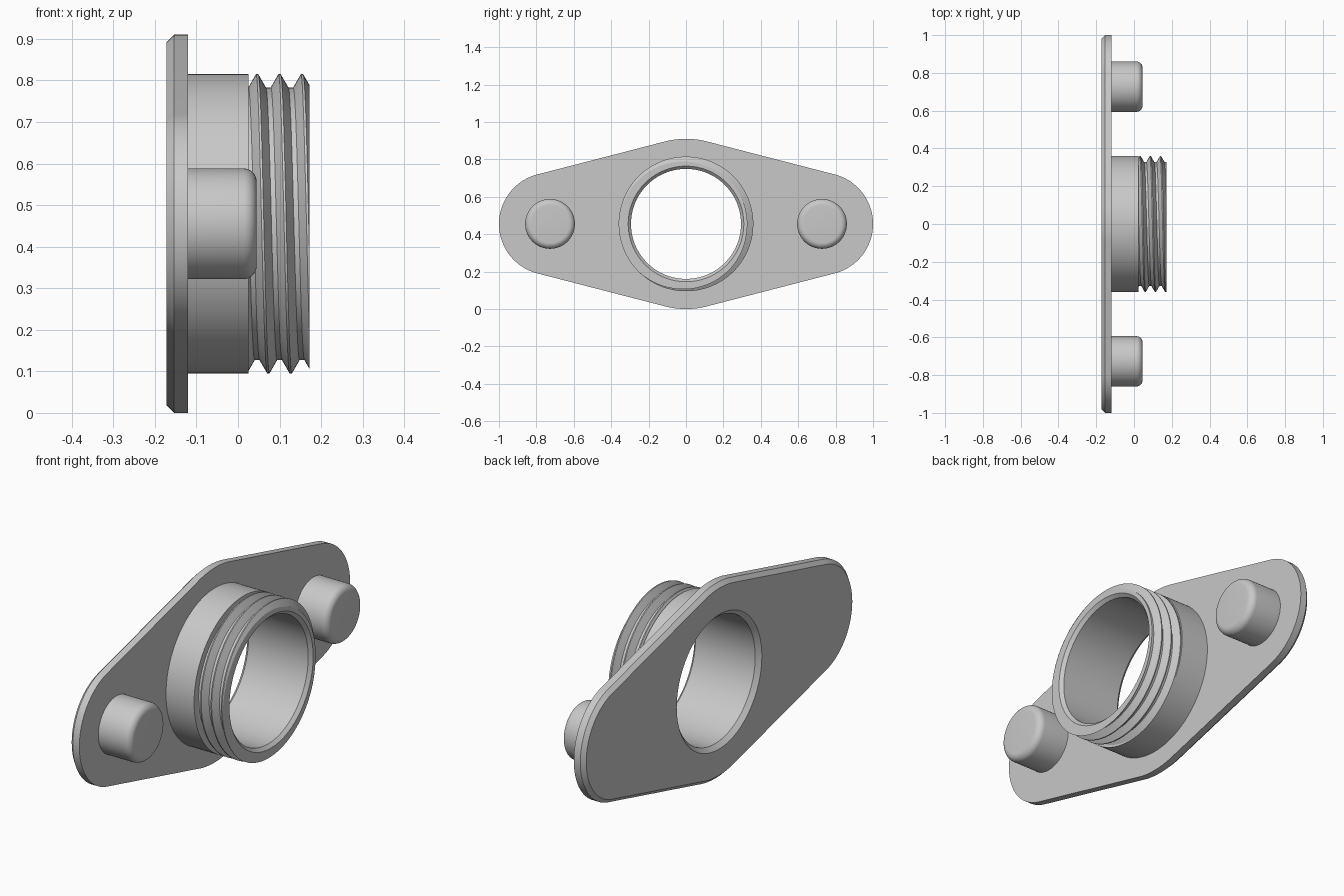
import bpy, bmesh, math

cube = bpy.data.objects.get("Cube")
if cube:
    bpy.data.objects.remove(cube)

STEPS = 144
AXIS_Z = 0.455
ANGLES = [math.tau * i / STEPS for i in range(STEPS + 1)]

metal = bpy.data.materials.new("light grey")
metal.use_nodes = True
GREY = (0.58, 0.58, 0.58, 1)
metal.diffuse_color = GREY
metal.node_tree.nodes["Principled BSDF"].inputs["Base Color"].default_value = GREY


def point(x, r, a, y=0.0):
    """Point at radius r around the horizontal axis, a measured from up toward -y."""
    return (x, y - r * math.sin(a), AXIS_Z + r * math.cos(a))


def circle(x, r, y=0.0):
    return [point(x, r, a, y) for a in ANGLES]


def loft(name, rings, cap=False):
    bm = bmesh.new()
    rows = [[bm.verts.new(p) for p in ring] for ring in rings]
    for a, b in zip(rows, rows[1:]):
        for i in range(STEPS):
            bm.faces.new((a[i], a[i + 1], b[i + 1], b[i]))
    if cap:
        bm.faces.new(rows[-1][:-1])
    bmesh.ops.remove_doubles(bm, verts=bm.verts[:], dist=1e-5)
    mesh = bpy.data.meshes.new(name)
    bm.to_mesh(mesh)
    bm.free()
    mesh.materials.append(metal)
    obj = bpy.data.objects.new(name, mesh)
    bpy.context.collection.objects.link(obj)
    bpy.ops.object.select_all(action='DESELECT')
    obj.select_set(True)
    bpy.context.view_layer.objects.active = obj
    bpy.ops.object.shade_smooth_by_angle(angle=math.radians(25))
    return obj


# Shared dimensions
BACK, FACE, SHOULDER, TIP = -0.172, -0.12, 0.025, 0.172
BORE, COLLAR, ROOT = 0.294, 0.36, 0.328
MID_R, END_R, END_Y = 0.455, 0.273, 0.727
BORE_BACK = BACK + 0.02


# Flange plate: rounded diamond around one large and two small circles
def outline(x, inset=0.0):
    ring = []
    for a in ANGLES:
        if abs(math.sin(a)) < (MID_R - END_R) / END_Y:
            ring.append(point(x, MID_R - inset, a))
        else:
            ring.append(point(x, END_R - inset, a, -math.copysign(END_Y, math.sin(a))))
    return ring


loft("flange_plate", [
    circle(BORE_BACK, BORE), circle(BACK, BORE + 0.02),
    outline(BACK, 0.018), outline(BACK + 0.018), outline(FACE),
    circle(FACE, COLLAR)])

# Threaded neck: collar, helical ridge, chamfered mouth and bore
PITCH, CREST_X = 0.054, 0.046
CREST_HALF, ROOT_HALF = 0.05, 0.39


def thread_radius(x, a):
    t = (x - CREST_X) / PITCH - a / math.tau
    d = abs(t - round(t))
    f = (d - CREST_HALF) / (ROOT_HALF - CREST_HALF)
    return COLLAR + (ROOT - COLLAR) * min(max(f, 0), 1)


def thread_ring(turn, offset):
    ring = []
    for a in ANGLES:
        x = CREST_X + PITCH * (turn + offset + a / math.tau)
        x = min(max(x, SHOULDER), TIP)
        ring.append(point(x, thread_radius(x, a), a))
    return ring


thread = [thread_ring(turn, offset) for turn in range(-2, 4)
          for offset in (-ROOT_HALF, -CREST_HALF, CREST_HALF, ROOT_HALF)]
loft("threaded_neck",
     [circle(FACE, COLLAR), circle(SHOULDER, COLLAR)] + thread +
     [circle(TIP, BORE + 0.015), circle(TIP - 0.015, BORE), circle(BORE_BACK, BORE)])

# Locating pegs with rounded tips
PEG_R, PEG_TIP, FILLET = 0.133, 0.045, 0.032
for side, y in (("front", -END_Y), ("back", END_Y)):
    rings = [circle(FACE, PEG_R, y)]
    for i in range(9):
        t = math.pi / 2 * i / 8
        rings.append(circle(PEG_TIP - FILLET + FILLET * math.sin(t),
                            PEG_R - FILLET + FILLET * math.cos(t), y))
    loft(side + "_peg", rings, cap=True)
